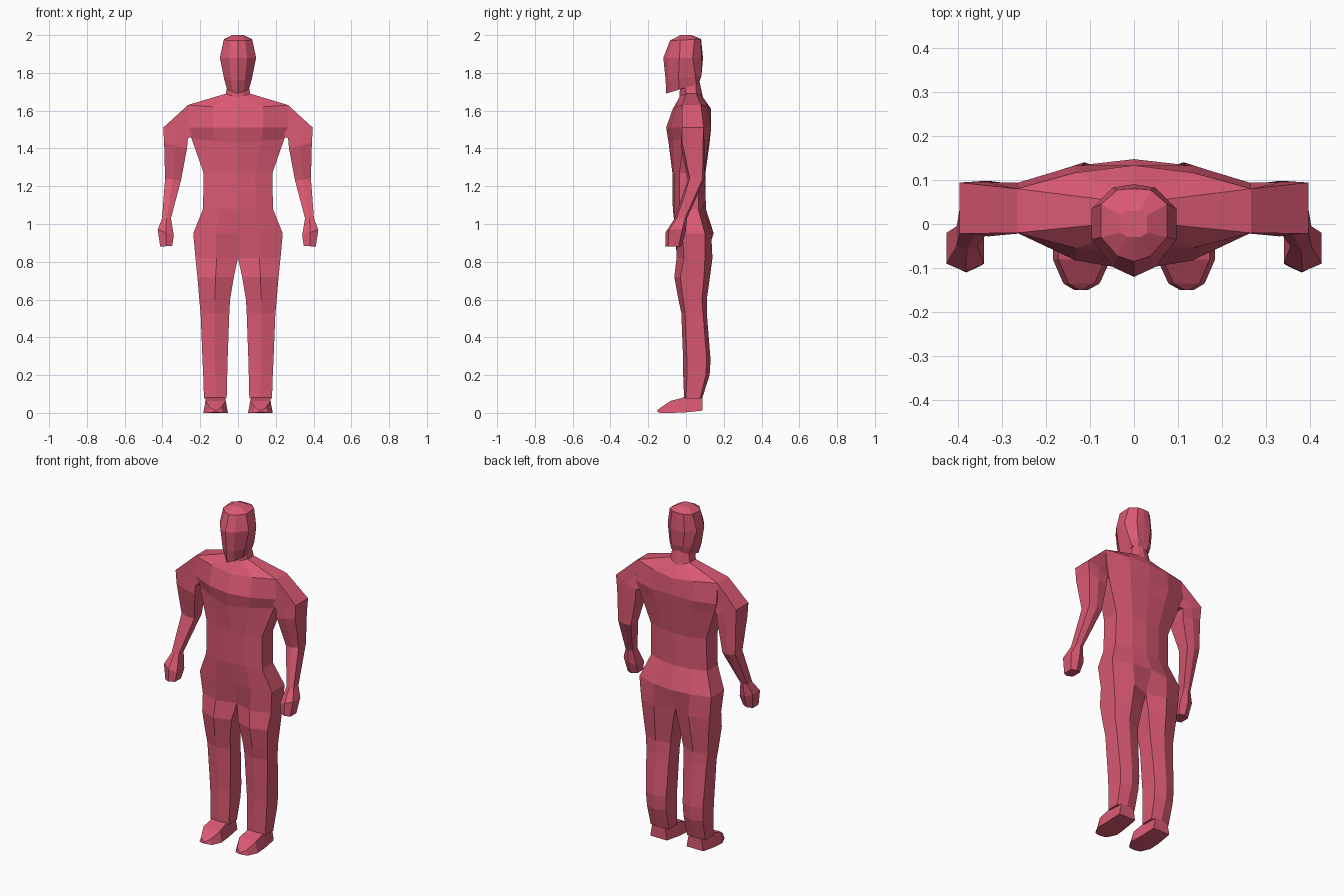
import bpy, bmesh

mat = bpy.data.materials.new("rose")
mat.diffuse_color = (0.70, 0.10, 0.17, 1)


def ring(xi, zi, xo, zo, yf, yfo, yb, ybo, bulge=0.0, slope=0.0):
    """Six-point section: inner edge, bulging middle, outer edge; front then back."""
    xm, zm = (xi + xo) / 2, (zi + zo) / 2
    pts = [(xi, yf, zi), (xm, (yf + yfo) / 2 - bulge, zm), (xo, yfo, zo),
           (xo, ybo, zo), (xm, (yb + ybo) / 2 + bulge, zm), (xi, yb, zi)]
    return [(x, y, z + slope * y) for x, y, z in pts]


def loft(name, rings):
    """Skin one half through the rings, open it at x = 0 and mirror it."""
    bm = bmesh.new()
    rows = [[bm.verts.new(p) for p in r] for r in rings]
    n = len(rows[0])
    for a, b in zip(rows, rows[1:]):
        for i in range(n):
            j = (i + 1) % n
            bm.faces.new((a[i], a[j], b[j], b[i]))
    bm.faces.new(rows[0])
    bm.faces.new(rows[-1])
    bmesh.ops.recalc_face_normals(bm, faces=bm.faces)
    inner = [f for f in bm.faces if all(abs(v.co.x) < 1e-5 for v in f.verts)]
    bmesh.ops.delete(bm, geom=inner, context='FACES')
    me = bpy.data.meshes.new(name)
    bm.to_mesh(me)
    bm.free()
    me.materials.append(mat)
    ob = bpy.data.objects.new(name, me)
    bpy.context.collection.objects.link(ob)
    mod = ob.modifiers.new("mirror", 'MIRROR')
    mod.use_clip = True
    mod.merge_threshold = 0.0005


# torso: centre z, outer x, outer z, front centre/outer, back centre/outer, bulge
torso = [
    (1.76, .05, 1.76, -.03, -.01, .07, .05, .005),
    (1.67, .065, 1.69, -.035, .0, .09, .055, .005),
    (1.61, .265, 1.63, -.07, -.02, .133, .08, .01),
    (1.51, .265, 1.51, -.105, -.02, .133, .093, .02),
    (1.43, .245, 1.45, -.092, -.01, .125, .085, .015),
    (1.27, .182, 1.27, -.072, -.035, .103, .07, .01),
    (1.08, .185, 1.08, -.07, -.035, .105, .065, .01),
    (.95, .237, .95, -.055, -.02, .147, .10, .01),
]
# legs: inner x, outer x, z, front, back, bulge
legs = [
    (.0, .225, .82, -.01, .10, .04),
    (.022, .215, .72, -.03, .095, .032),
    (.042, .205, .60, -.015, .085, .025),
    (.046, .198, .53, -.005, .09, .02),
    (.055, .188, .28, .005, .11, .02),
    (.057, .184, .20, .005, .105, .02),
    (.06, .18, .075, .0, .075, .01),
]
loft("torso_and_legs",
     [ring(0, zi, xo, zo, f, fo, b, bo, k) for zi, xo, zo, f, fo, b, bo, k in torso]
     + [ring(xi, z, xo, z, f, f, b, b, k) for xi, xo, z, f, b, k in legs])

# feet, from heel to toe: y, inner x, outer x, bottom z, top z
feet = [(.087, .065, .175, .012, .08), (-.01, .058, .182, .002, .082),
        (-.08, .053, .184, 0, .064), (-.135, .078, .160, 0, .028),
        (-.15, .105, .135, .004, .014)]
loft("feet", [[(a, y, lo), (b, y, lo), (b - .012, y, hi), (a + .012, y, hi)]
              for y, a, b, lo, hi in feet])

# arms and fists: inner x/z, outer x/z, front, back, bulge
arms = [
    (.245, 1.46, .265, 1.63, -.02, .08, 0),
    (.265, 1.455, .396, 1.51, -.022, .094, 0),
    (.27, 1.40, .391, 1.43, -.02, .09, .008),
    (.302, 1.23, .386, 1.24, .02, .088, .01),
    (.355, 1.03, .402, 1.03, -.05, -.005, .01),
    (.340, .94, .425, .97, -.09, -.02, .018),
    (.348, .885, .412, .88, -.095, -.04, .015),
]
loft("arms", [ring(xi, zi, xo, zo, f, f, b, b, k) for xi, zi, xo, zo, f, b, k in arms])

# head: z, half width, front centre/side, back centre/side, bulge, slope
head = [
    (1.722, .058, -.105, -.035, .07, .055, .005, .3),
    (1.775, .074, -.108, -.04, .078, .05, .018, .12),
    (1.88, .096, -.12, -.035, .09, .035, .02, 0),
    (1.975, .075, -.085, -.03, .08, .045, .015, .05),
    (2.0, .03, -.03, -.02, .03, .02, .005, 0),
]
loft("head", [ring(0, z, w, z, f, fo, b, bo, k, s) for z, w, f, fo, b, bo, k, s in head])
